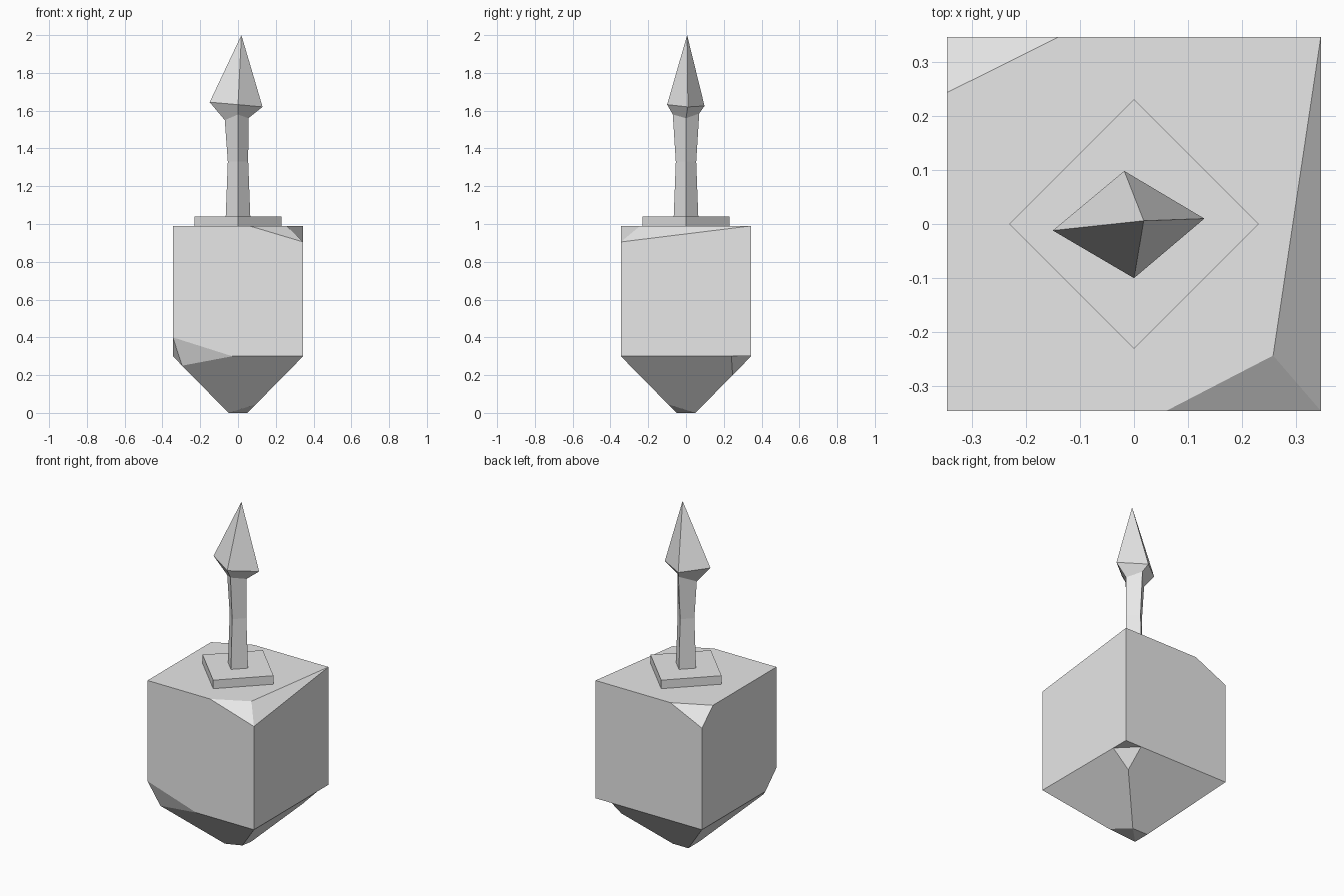
import bpy, bmesh
from mathutils import Vector

cube = bpy.data.objects.get("Cube")
if cube:
    bpy.data.objects.remove(cube, do_unlink=True)

stone = bpy.data.materials.new("light_grey")
stone.use_nodes = True
GREY = (0.8, 0.8, 0.8, 1.0)
stone.diffuse_color = GREY
stone.node_tree.nodes["Principled BSDF"].inputs["Base Color"].default_value = GREY


def finish(bm, name):
    bmesh.ops.recalc_face_normals(bm, faces=bm.faces)
    mesh = bpy.data.meshes.new(name)
    bm.to_mesh(mesh)
    bm.free()
    mesh.materials.append(stone)
    obj = bpy.data.objects.new(name, mesh)
    bpy.context.collection.objects.link(obj)
    return obj


def hull(name, points):
    """Chiselled solid wrapped around its corner points."""
    bm = bmesh.new()
    for p in points:
        bm.verts.new(p)
    bmesh.ops.convex_hull(bm, input=bm.verts)
    loose = [v for v in bm.verts if not v.link_faces]
    bmesh.ops.delete(bm, geom=loose, context='VERTS')
    bmesh.ops.dissolve_limit(bm, angle_limit=0.01, verts=bm.verts, edges=bm.edges)
    return finish(bm, name)


def loft(name, rings):
    """Skin successive rings of corners; a one-point ring makes a tip."""
    bm = bmesh.new()
    rows = [[bm.verts.new(p) for p in ring] for ring in rings]
    for low, high in zip(rows, rows[1:]):
        for i in range(len(low)):
            j = (i + 1) % len(low)
            top = [high[0]] if len(high) == 1 else [high[j], high[i]]
            bm.faces.new([low[i], low[j]] + top)
    for row in (rows[0], rows[-1]):
        if len(row) > 2:
            bm.faces.new(row)
    return finish(bm, name)


def diamond(r, z):
    return [(r, 0, z), (0, r, z), (-r, 0, z), (0, -r, z)]


H, TOP, WAIST = 0.345, 0.99, 0.3


def taper(sx, sy, z):
    """Corner of the tapering underside at height z."""
    r = 0.05 + (H - 0.05) * z / WAIST
    return Vector((sx * r, sy * r, z))


# Chipped lower corner, shared by block and underside
chip_top = Vector((-H, -H, 0.4))
chip_low = taper(-1, -1, 0.25)
chip_mid = chip_top.lerp(chip_low, (0.4 - WAIST) / 0.15)
chip = [(-0.03, -H, WAIST), chip_mid, (-H, -0.242, WAIST)]

# Main block with two chipped top corners
hull("block", chip + [
    chip_top, (H, -H, WAIST), (H, H, WAIST), (-H, H, WAIST),
    (-H, -H, TOP), (0.06, -H, TOP), (0.257, -0.243, TOP), (H, -H, 0.905),
    (H, H, TOP), (-0.14, H, TOP), (-H, 0.243, TOP), (-H, H, 0.895)])

# Tapered underside with a notched rear corner and a broken tip
hull("underside", chip + [
    chip_low, (H, -H, WAIST), (-H, H, WAIST), (H, 0.24, WAIST), (0.24, H, WAIST),
    taper(1, 1, 0.2), taper(1, -1, 0.045),
    taper(-1, -1, 0), taper(1, 1, 0), taper(-1, 1, 0)])

# Diamond plinth
loft("plinth", [diamond(0.23, TOP), diamond(0.23, 1.04)])

# Pinched shaft and crooked spear head
neck = [(0.055, 0, 1.56), (0, 0.07, 1.585), (-0.07, 0, 1.55), (0, -0.07, 1.58)]
barbs = [(0.13, 0.01, 1.62), (-0.018, 0.098, 1.625), (-0.15, -0.012, 1.645), (0, -0.1, 1.632)]
loft("shaft", [diamond(0.065, 1.04), diamond(0.054, 1.33), neck])
loft("spear_head", [neck, barbs, [(0.018, 0.006, 2.0)]])
